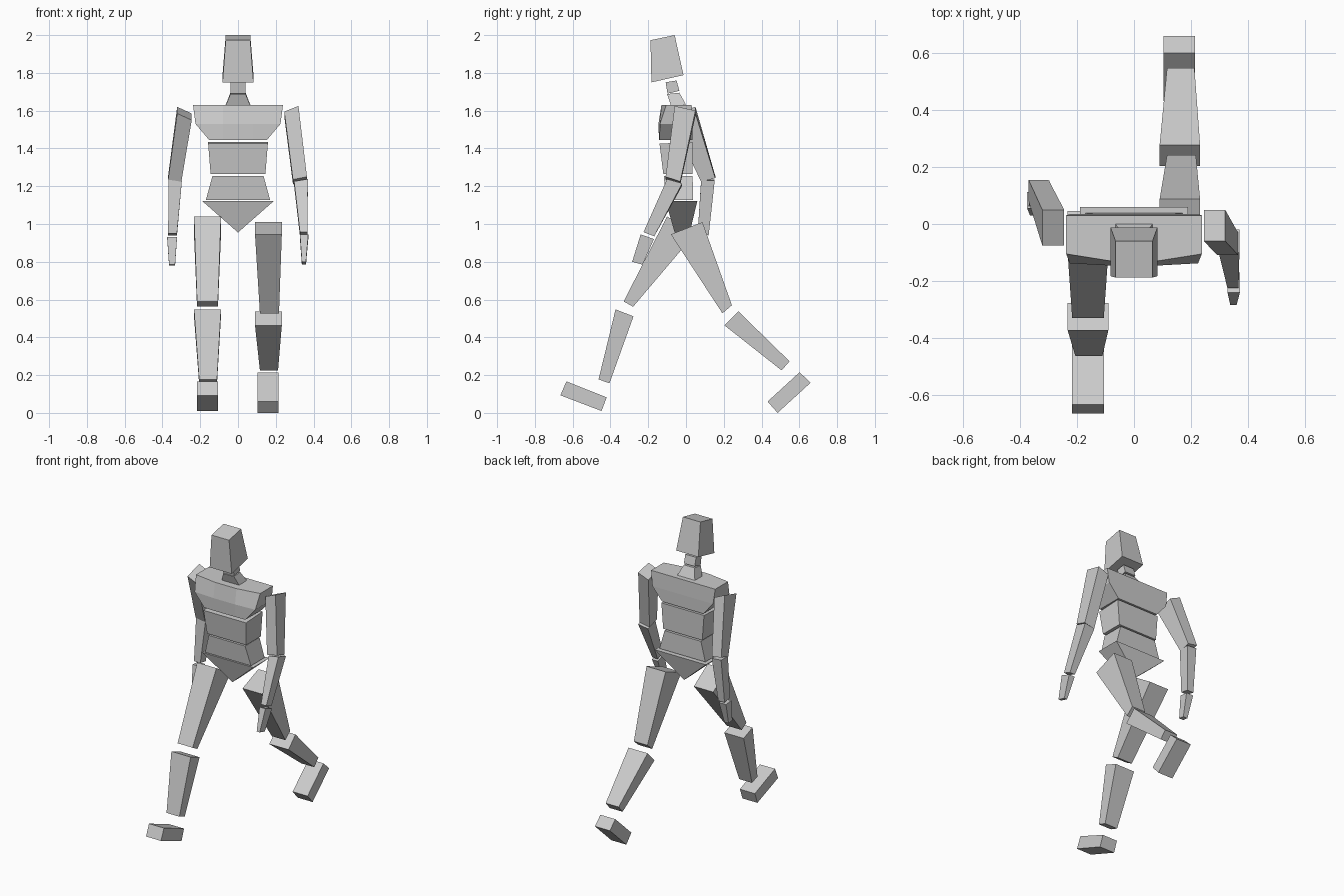
import bpy, bmesh

grey = bpy.data.materials.new("light_grey")
grey.diffuse_color = (0.6, 0.6, 0.6, 1)


def loft(name, rings):
    """Flat-faced solid through rings of equal point count, capped at both ends."""
    bm = bmesh.new()
    loops = [[bm.verts.new(p) for p in ring] for ring in rings]
    n = len(loops[0])
    for a, b in zip(loops, loops[1:]):
        for i in range(n):
            j = (i + 1) % n
            bm.faces.new((a[i], a[j], b[j], b[i]))
    bm.faces.new(loops[0])
    bm.faces.new(loops[-1])
    bmesh.ops.remove_doubles(bm, verts=bm.verts, dist=0.0005)
    bmesh.ops.recalc_face_normals(bm, faces=bm.faces)
    mesh = bpy.data.meshes.new(name)
    bm.to_mesh(mesh)
    bm.free()
    mesh.materials.append(grey)
    bpy.context.collection.objects.link(bpy.data.objects.new(name, mesh))


def end(xa, xb, front, back, roll=0):
    """Four-sided end from x range, front (y, z), back (y, z); roll lowers the xa side."""
    (yf, zf), (yb, zb) = front, back
    return [(xa, yf, zf - roll), (xb, yf, zf), (xb, yb, zb), (xa, yb, zb - roll)]


def sym(w, front, back):
    return end(-w, w, front, back)


# head and neck
loft("head", [sym(.065, (-.188, 1.973), (-.06, 2)), sym(.082, (-.183, 1.75), (-.013, 1.788))])
loft("upper_neck", [sym(.04, (-.108, 1.75), (-.05, 1.76)), sym(.04, (-.098, 1.69), (-.035, 1.705))])
loft("lower_neck", [sym(.04, (-.1, 1.688), (-.035, 1.695)), sym(.065, (-.08, 1.628), (0, 1.632))])


# chest with a slightly bowed front
def chest_ring(w, c, z, side_y, mid_y, back_y):
    return [(-w, side_y, z), (-c, mid_y, z), (c, mid_y, z), (w, side_y, z), (w, back_y, z), (-w, back_y, z)]


loft("chest", [chest_ring(.238, .08, 1.63, -.105, -.13, .03),
               chest_ring(.225, .08, 1.53, -.138, -.146, .035),
               chest_ring(.153, .08, 1.445, -.14, -.143, .035)])

# abdomen and pelvis
loft("upper_abdomen", [sym(.158, (-.14, 1.425), (.035, 1.435)), sym(.145, (-.12, 1.265), (.035, 1.265))])
loft("lower_abdomen", [sym(.135, (-.118, 1.255), (.035, 1.255)), sym(.17, (-.105, 1.127), (.038, 1.127))])
loft("pelvis", [sym(.19, (-.108, 1.122), (.06, 1.122)), sym(0, (-.06, .955), (.02, .955))])

# forward leg
loft("right_thigh", [end(-.233, -.09, (-.1, 1.04), (.045, .945)), end(-.217, -.106, (-.33, .59), (-.28, .562))])
loft("right_shin", [end(-.233, -.09, (-.373, .548), (-.278, .511)), end(-.206, -.111, (-.463, .177), (-.405, .157))])
loft("right_foot", [end(-.217, -.106, (-.633, .167), (-.42, .082)), end(-.217, -.106, (-.665, .093), (-.447, .01))])

# trailing leg
loft("left_thigh", [end(.09, .232, (-.08, .945), (.087, 1.01)), end(.116, .217, (.193, .527), (.243, .57))])
loft("left_shin", [end(.09, .232, (.204, .463), (.278, .537)), end(.116, .212, (.506, .225), (.548, .273))])
loft("left_foot", [end(.103, .214, (.432, .06), (.601, .215)), end(.103, .214, (.485, 0), (.66, .16))])

# arm swung back
loft("right_upper_arm", [end(-.245, -.322, (-.075, 1.585), (.05, 1.62), .035),
                         end(-.3, -.37, (.08, 1.235), (.155, 1.255), .012)])
loft("right_forearm", [end(-.297, -.367, (.08, 1.235), (.152, 1.235), .005),
                       end(-.323, -.37, (.062, .95), (.12, .94))])
loft("right_hand", [end(-.323, -.375, (.055, .93), (.112, .925)), end(-.333, -.365, (.03, .785), (.07, .78))])

# arm swung forward
loft("left_upper_arm", [end(.245, .32, (-.06, 1.625), (.05, 1.6), .03),
                        end(.291, .365, (-.108, 1.25), (-.03, 1.225), .015)])
loft("left_forearm", [end(.297, .37, (-.1, 1.238), (-.02, 1.215), .012),
                      end(.328, .367, (-.225, .957), (-.168, .935))])
loft("left_hand", [end(.328, .372, (-.24, .945), (-.17, .92)), end(.338, .36, (-.285, .8), (-.23, .785))])
